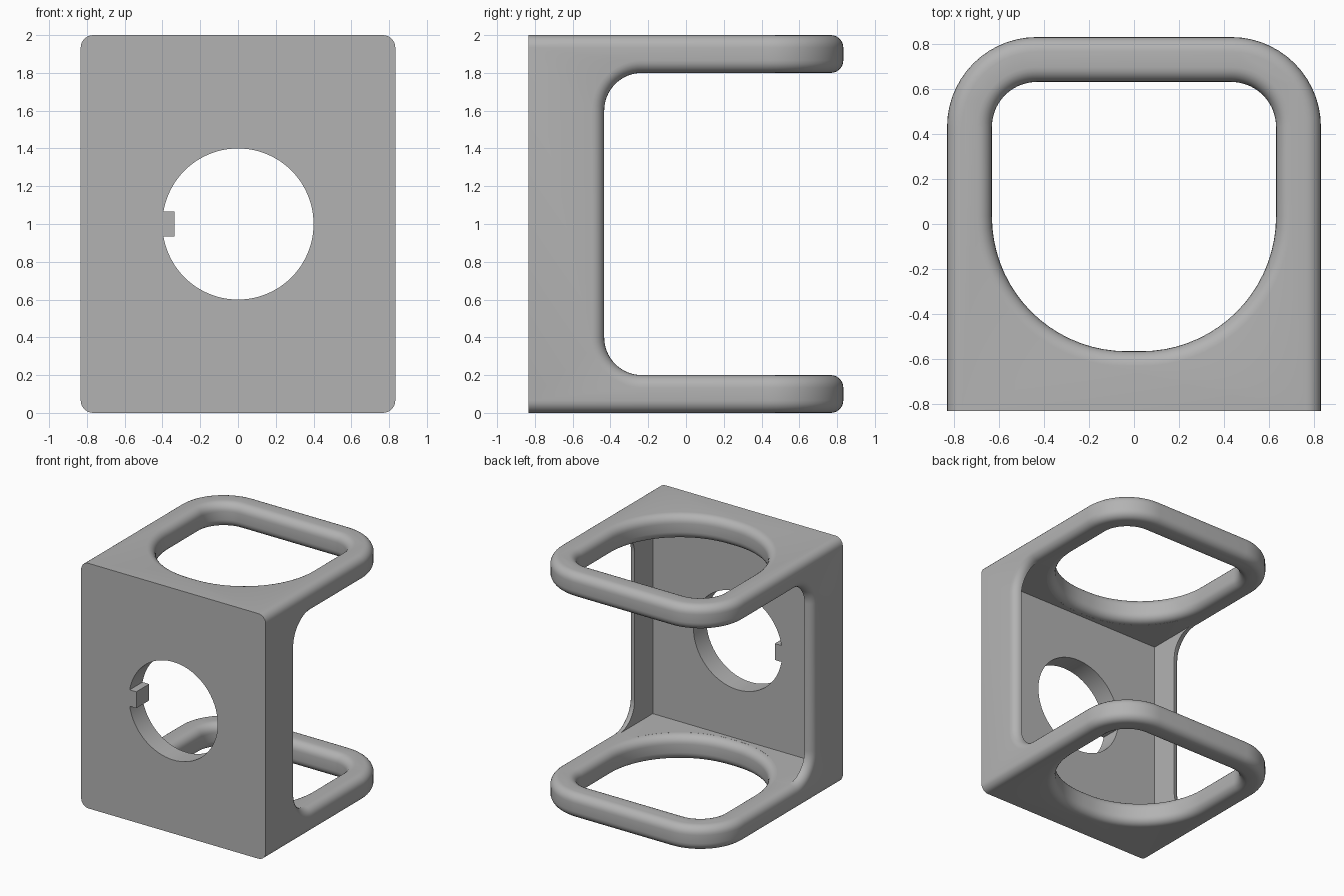
import bpy, bmesh, math
from mathutils import Vector

cube = bpy.data.objects.get("Cube")
if cube:
    bpy.data.objects.remove(cube, do_unlink=True)

HALF, TALL, ARM, ROUND = 0.833, 2.0, 0.2, 0.066


def rounded_rect(x0, x1, y0, y1, r_low, r_high, steps=14):
    """Counter-clockwise outline with separate low-side and high-side radii."""
    corners = [(x1, y0, r_low, -90), (x1, y1, r_high, 0),
               (x0, y1, r_high, 90), (x0, y0, r_low, 180)]
    pts = []
    for x, y, r, start in corners:
        cx = x - r if x == x1 else x + r
        cy = y + r if y == y0 else y - r
        for i in range(steps + 1 if r else 1):
            a = math.radians(start + 90 * i / steps)
            pts.append((cx + r * math.cos(a), cy + r * math.sin(a)))
    return pts


def loft(name, layers):
    """Closed solid through matching loops of 3D points."""
    bm = bmesh.new()
    loops = [[bm.verts.new(p) for p in layer] for layer in layers]
    n = len(loops[0])
    for a, b in zip(loops, loops[1:]):
        for i in range(n):
            bm.faces.new((a[i], a[(i + 1) % n], b[(i + 1) % n], b[i]))
    bm.faces.new(loops[0][::-1])
    bm.faces.new(loops[-1])
    bmesh.ops.recalc_face_normals(bm, faces=bm.faces)
    mesh = bpy.data.meshes.new(name)
    bm.to_mesh(mesh)
    bm.free()
    obj = bpy.data.objects.new(name, mesh)
    bpy.context.collection.objects.link(obj)
    return obj


def prism(name, outline, axis, lo, hi):
    place = {"x": lambda u, v, w: (w, u, v),
             "y": lambda u, v, w: (u, w, v),
             "z": lambda u, v, w: (u, v, w)}[axis]
    return loft(name, [[place(u, v, w) for u, v in outline] for w in (lo, hi)])


def apply(obj, mod):
    bpy.context.view_layer.objects.active = obj
    bpy.ops.object.modifier_apply(modifier=mod.name)


def cut(obj, cutter):
    mod = obj.modifiers.new("cut", "BOOLEAN")
    mod.operation, mod.solver, mod.object = "DIFFERENCE", "EXACT", cutter
    apply(obj, mod)
    bpy.data.objects.remove(cutter, do_unlink=True)


# Body: overlong at the front so that the front rim can be trimmed square
body = prism("bracket_body", rounded_rect(-HALF, HALF, -1.2, HALF, 0, 0.4),
             "z", 0, TALL)
cut(body, prism("gap_cutter", rounded_rect(-0.433, 1.5, ARM, TALL - ARM, 0.2, 0.2),
                "x", -1.2, 1.2))

# Rounded outer edges
bevel = body.modifiers.new("round_edges", "BEVEL")
bevel.width, bevel.segments = ROUND, 6
bevel.limit_method, bevel.angle_limit = "ANGLE", math.radians(40)
bevel.use_clamp_overlap = False
apply(body, bevel)
cut(body, prism("front_trim", rounded_rect(-1.5, 1.5, -1, 3, 0, 0),
                "y", -1.5, -HALF))

# Cavity behind the front plate, leaving thin side walls
cut(body, prism("cavity_cutter",
                rounded_rect(-0.767, 0.767, -0.667, 0, 0, 0),
                "z", ARM + 0.0005, TALL - ARM - 0.0005))

# Arm openings with rounded rims
arc = [math.radians(15 * i) for i in range(7)]
half_rim = [(ROUND * (1 - math.cos(a)), ROUND * (1 - math.sin(a))) for a in arc]
rim = ([(-0.05, ROUND)] + half_rim
       + [(ARM - z, e) for z, e in reversed(half_rim)] + [(ARM + 0.05, ROUND)])
for base in (0, TALL - ARM):
    layers = []
    for z, e in rim:
        outline = rounded_rect(-0.633 - e, 0.633 + e, -0.567 - e, 0.633 + e,
                               0.6 + e, 0.2 + e, 18)
        layers.append([(x, y, base + z) for x, y in outline])
    cut(body, loft("arm_opening_cutter", layers))

# Round hole in the front plate
circle = [(0.4 * math.cos(math.tau * i / 96), 1 + 0.4 * math.sin(math.tau * i / 96))
          for i in range(96)]
cut(body, prism("front_hole_cutter", circle, "y", -1, -0.55))

# Locating key at the side of the hole
key = prism("hole_key", rounded_rect(-0.42, -0.335, 0.933, 1.067, 0, 0),
            "y", -HALF, -0.667)

grey = bpy.data.materials.new("plain_grey")
grey.use_nodes = True
colour = (0.45, 0.45, 0.45, 1)
grey.diffuse_color = colour
grey.node_tree.nodes["Principled BSDF"].inputs["Base Color"].default_value = colour
for obj in (body, key):
    obj.data.materials.clear()
    obj.data.materials.append(grey)
    for poly in obj.data.polygons:
        poly.material_index = 0
    bpy.ops.object.select_all(action="DESELECT")
    obj.select_set(True)
    bpy.context.view_layer.objects.active = obj
    bpy.ops.object.shade_smooth_by_angle(angle=math.radians(30))
